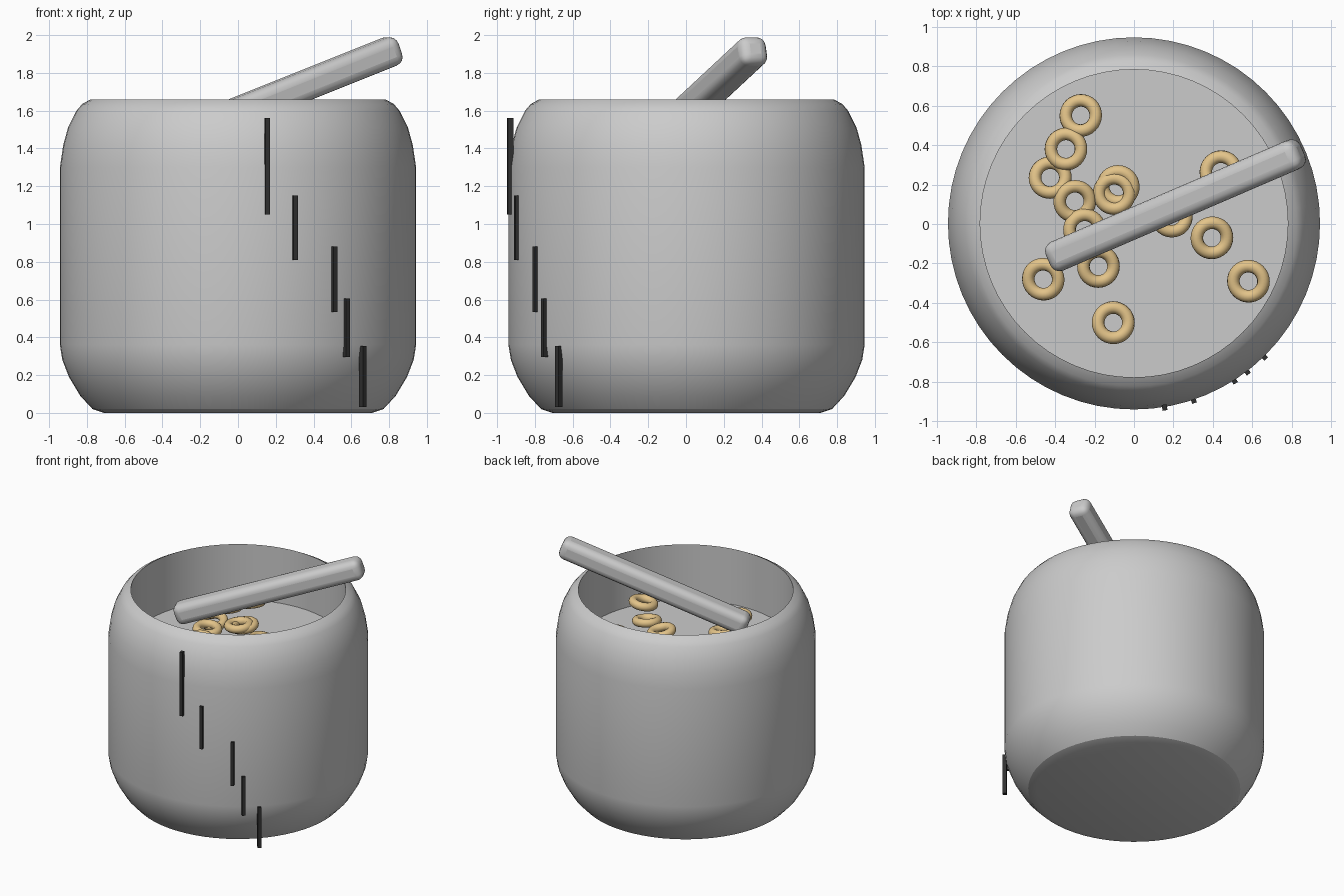
import bpy, bmesh, math, random
from mathutils import Vector

random.seed(4)
cube = bpy.data.objects.get("Cube")
if cube:
    bpy.data.objects.remove(cube, do_unlink=True)


def material(name, color):
    mat = bpy.data.materials.new(name)
    mat.use_nodes = True
    mat.diffuse_color = color
    mat.node_tree.nodes["Principled BSDF"].inputs["Base Color"].default_value = color
    return mat


def smooth(obj, degrees=30):
    bpy.ops.object.select_all(action='DESELECT')
    obj.select_set(True)
    bpy.context.view_layer.objects.active = obj
    bpy.ops.object.shade_smooth_by_angle(angle=math.radians(degrees))


def lathe(name, profile, steps=64):
    bm = bmesh.new()
    verts = [bm.verts.new((r, 0, z)) for r, z in profile]
    edges = [bm.edges.new(pair) for pair in zip(verts, verts[1:])]
    bmesh.ops.spin(bm, geom=verts + edges, cent=(0, 0, 0), axis=(0, 0, 1),
                   angle=math.tau, steps=steps)
    bmesh.ops.remove_doubles(bm, verts=bm.verts, dist=0.0005)
    bmesh.ops.recalc_face_normals(bm, faces=bm.faces)
    mesh = bpy.data.meshes.new(name)
    bm.to_mesh(mesh)
    bm.free()
    obj = bpy.data.objects.new(name, mesh)
    bpy.context.collection.objects.link(obj)
    return obj


def box(name, center, size, rotation):
    bpy.ops.mesh.primitive_cube_add(size=1, location=center, rotation=rotation)
    obj = bpy.context.object
    obj.name = name
    obj.scale = size
    bpy.ops.object.transform_apply(location=False, rotation=False, scale=True)
    return obj


# Rounded bowl with a straight-walled recess
FLOOR = 1.215
pot = lathe("bowl", [
    (0, 0), (0.71, 0), (0.77, 0.02), (0.835, 0.09), (0.895, 0.19), (0.93, 0.28),
    (0.943, 0.36), (0.943, 1.3), (0.925, 1.42), (0.9, 1.51), (0.855, 1.6),
    (0.825, 1.635), (0.78, 1.66), (0.78, FLOOR), (0, FLOOR)])
pot.location.y = 0.003
smooth(pot, 25)

# Rounded handle resting across the rim
axis = Vector((0.862, 0.371, 0.345))
handle = box("spoon_handle", (0.21, 0.095, 1.675), (0.158, 0.158, 1.47),
             axis.to_track_quat('Z', 'Y').to_euler())
bevel = handle.modifiers.new("rounding", 'BEVEL')
bevel.width = 0.05
bevel.segments = 4
smooth(handle, 30)

# Dark crack running down the outside
dark = material("dark_crack", (0.03, 0.03, 0.03, 1))
cracks = [(0.155, 1.05, 1.56), (0.302, 0.81, 1.15), (0.508, 0.535, 0.88),
          (0.573, 0.295, 0.605), (0.66, 0.03, 0.355)]
for i, (x, low, high) in enumerate(cracks):
    y = -math.sqrt(0.943 ** 2 - x * x)
    piece = box(f"crack_{i + 1}", (x, y, (low + high) / 2),
                (0.03, 0.025, high - low), (0, 0, math.atan2(y, x)))
    piece.data.materials.append(dark)

# Cereal rings scattered in the recess
tan = material("cereal_tan", (0.77, 0.55, 0.25, 1))
spots = [(-0.27, 0.55), (-0.345, 0.38), (-0.425, 0.235), (-0.3, 0.115),
         (-0.08, 0.19), (-0.1, 0.155), (0.44, 0.265), (0.19, 0.04),
         (0.395, -0.07), (0.58, -0.29), (-0.105, -0.5), (-0.18, -0.215),
         (-0.46, -0.28), (-0.25, -0.03)]
for i, (x, y) in enumerate(spots):
    tilt = [random.uniform(-0.2, 0.2) for _ in range(2)]
    bpy.ops.mesh.primitive_torus_add(
        location=(x, y, 1.28 + 0.01 * (i % 2)), rotation=(*tilt, 0),
        major_radius=0.077, minor_radius=0.032,
        major_segments=32, minor_segments=12)
    ring = bpy.context.object
    ring.name = f"cereal_ring_{i + 1}"
    ring.data.materials.append(tan)
    smooth(ring, 60)
